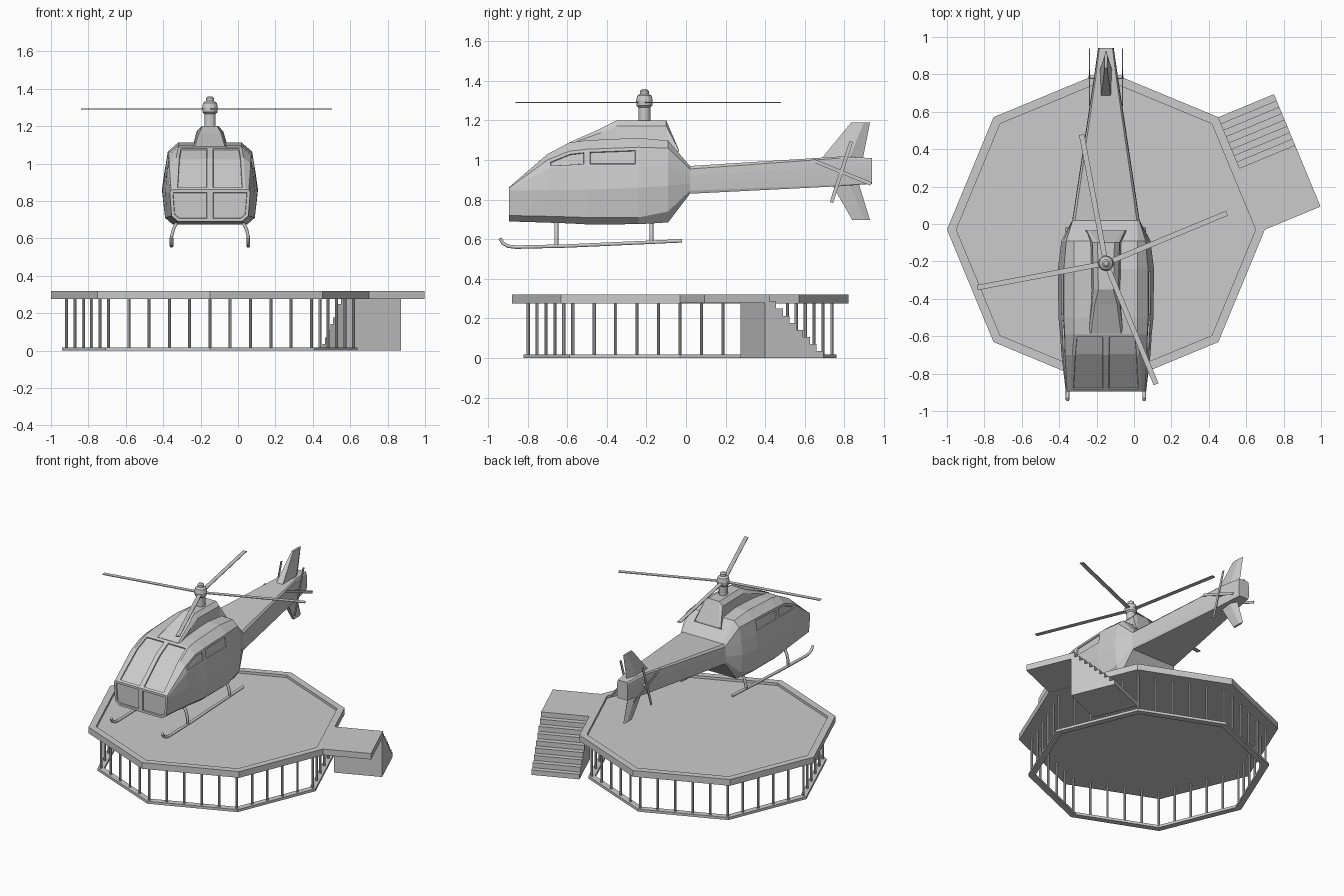
import bpy, bmesh, math
from mathutils import Vector, Matrix

cube = bpy.data.objects.get("Cube")
if cube:
    bpy.data.objects.remove(cube, do_unlink=True)

grey = bpy.data.materials.new("plain_grey")
grey.use_nodes = True
grey.diffuse_color = (0.6, 0.6, 0.6, 1)
grey.node_tree.nodes["Principled BSDF"].inputs["Base Color"].default_value = (0.6, 0.6, 0.6, 1)

CX, PAD_Y, ROTOR_Y = -0.15, -0.03, -0.21
PAD = Vector((CX, PAD_Y, 0))


def finish(name, bm):
    bmesh.ops.recalc_face_normals(bm, faces=bm.faces)
    mesh = bpy.data.meshes.new(name)
    bm.to_mesh(mesh)
    bm.free()
    mesh.materials.append(grey)
    obj = bpy.data.objects.new(name, mesh)
    bpy.context.collection.objects.link(obj)
    return obj


def loft(rings, closed_path=False, caps=True):
    """Skin equal-length closed rings of points."""
    bm = bmesh.new()
    vs = [[bm.verts.new(p) for p in r] for r in rings]
    n = len(vs[0])
    pairs = list(zip(vs, vs[1:])) + ([(vs[-1], vs[0])] if closed_path else [])
    for a, b in pairs:
        for i in range(n):
            j = (i + 1) % n
            bm.faces.new((a[i], a[j], b[j], b[i]))
    if caps and not closed_path:
        bm.faces.new(vs[0])
        bm.faces.new(vs[-1])
    return bm


def circle(center, r, z, n, turn=0):
    return [(center[0] + r * math.cos(turn + math.tau * i / n),
             center[1] + r * math.sin(turn + math.tau * i / n), z) for i in range(n)]


def lathe(name, center, profile, n, ring=False):
    return finish(name, loft([circle(center, r, z, n) for r, z in profile], ring))


def box(name, size, matrix):
    bm = bmesh.new()
    bmesh.ops.create_cube(bm, size=1, matrix=matrix @ Matrix.Diagonal((*size, 1)))
    return finish(name, bm)


def tube(name, points, radius):
    cu = bpy.data.curves.new(name, "CURVE")
    cu.dimensions = "3D"
    cu.bevel_depth, cu.bevel_resolution, cu.use_fill_caps = radius, 1, True
    sp = cu.splines.new("POLY")
    sp.points.add(len(points) - 1)
    for p, co in zip(sp.points, points):
        p.co = (*co, 1)
    cu.materials.append(grey)
    obj = bpy.data.objects.new(name, cu)
    bpy.context.collection.objects.link(obj)


# Octagonal pad with raised rim, and the ring it stands on
lathe("pad_deck", PAD, [(0.001, 0.302), (0.8, 0.302), (0.8, 0.32), (0.85, 0.32),
                        (0.85, 0.275), (0.001, 0.275)], 8)
lathe("base_ring", PAD, [(0.745, 0), (0.745, 0.018), (0.79, 0.018), (0.79, 0)], 8, True)

# Posts, five to each side
corners = [Vector(p) for p in circle(PAD, 0.767, 0.147, 8)]
for i, a in enumerate(corners):
    for k in range(5):
        p = a.lerp(corners[(i + 1) % 8], k / 5)
        lathe("post", p, [(0.008, 0.01), (0.008, 0.28)], 8)

# Stairs and landing along one pad edge
start = PAD + Vector((0.601, 0.601, 0))
end = PAD + Vector((0.85, 0, 0))
along = (end - start).normalized()
out = Vector((-along.y, along.x, 0))
width, run, steps = 0.322, 0.295, 8


def prism(name, outline):
    """Extrude an (along, z) outline across the stair width."""
    rings = [[start + along * s + out * w + Vector((0, 0, z)) for s, z in outline]
             for w in (0, width)]
    finish(name, loft(rings))


stair = [(0.32, 0), (0, 0)]
for k in range(steps):
    z = 0.32 * (k + 1) / (steps + 1)
    stair += [(run * k / steps, z), (run * (k + 1) / steps, z)]
prism("stairs", stair + [(0.32, 0.284)])
length = (end - start).length
prism("landing", [(run, 0.277), (run, 0.32), (length, 0.32), (length, 0.277)])

# Fuselage and tail: y, then bottom, chamfer, waist, belt, shoulder, roof as (half width, z)
sections = [
    (-0.895, (.17, .69), (.205, .72), (.215, .845), (.212, .852), (.208, .858), (.19, .862)),
    (-0.70, (.18, .684), (.22, .716), (.238, .85), (.23, .955), (.218, 1.0), (.18, 1.03)),
    (-0.59, (.19, .68), (.23, .713), (.245, .85), (.235, .96), (.22, 1.045), (.17, 1.088)),
    (-0.50, (.2, .675), (.24, .71), (.254, .85), (.24, .965), (.225, 1.055), (.17, 1.1)),
    (-0.24, (.2, .676), (.24, .71), (.257, .86), (.242, .965), (.225, 1.065), (.17, 1.112)),
    (-0.09, (.19, .685), (.225, .74), (.238, .87), (.228, .965), (.212, 1.06), (.17, 1.098)),
    (0.02, (.175, .83), (.18, .845), (.18, .88), (.18, .92), (.178, .955), (.165, .97)),
    (0.78, (.06, .868), (.063, .875), (.065, .92), (.065, .97), (.062, 1.01), (.055, 1.018)),
    (0.94, (.035, .88), (.04, .885), (.042, .92), (.042, .96), (.04, 1.0), (.035, 1.01)),
]
rings = []
for y, *half in sections:
    right = [(CX + w, y, z) for w, z in half]
    left = [(CX - w, y, z) for w, z in reversed(half)]
    rings.append([(CX, y, half[0][1])] + right + [(CX, y, half[-1][1])] + left)
bm = loft(rings)
bm.faces.ensure_lookup_table()
bmesh.ops.recalc_face_normals(bm, faces=bm.faces)
RING = 14
# Split the nose into two panes, then sink every window inside its frame
nose = bm.faces[len(bm.faces) - 2]
vl = list(nose.verts)
low = [v for v in vl if abs(v.co.x - CX) < 1e-5]
other = bmesh.utils.face_split(nose, low[0], low[1])[0]
bm.faces.ensure_lookup_table()
face = lambda seg, i: bm.faces[seg * RING + i]
groups = [[nose], [other],
          [face(0, 6), face(1, 6)], [face(0, 7), face(1, 7)],
          [face(1, 4), face(2, 4)], [face(1, 9), face(2, 9)],
          [face(3, 4)], [face(3, 9)]]
for g in groups:
    bmesh.ops.inset_region(bm, faces=g, thickness=0.016, depth=0, use_even_offset=True)
    bmesh.ops.inset_region(bm, faces=g, thickness=0.002, depth=-0.008, use_even_offset=True)
finish("fuselage", bm)

# Engine cowling: y, base half width, top half width, top z
cowl = [(-0.585, .1, .08, 1.091), (-0.43, .085, .06, 1.16), (-0.35, .085, .04, 1.2),
        (-0.10, .09, .045, 1.2), (-0.035, .11, .09, 1.05)]
rings = []
for y, wb, wt, z in cowl:
    zb, zm = 1.04, 1.04 + (z - 1.04) * 0.82
    wm = wt + (wb - wt) * 0.6
    rings.append([(CX + s * w, y, h) for s, w, h in
                  ((-1, wb, zb), (-1, wm, zm), (-1, wt, z), (1, wt, z), (1, wm, zm), (1, wb, zb))])
finish("cowling", loft(rings))


# Tail fins, thick at the root and thin at the tip: (front y, back y, half thickness, z)
def fin(name, *levels):
    finish(name, loft([[(CX, b, z), (CX - t, (a + b * 2) / 3, z), (CX - t * .8, a, z),
                        (CX + t * .8, a, z), (CX + t, (a + b * 2) / 3, z)]
                       for a, b, t, z in levels]))


fin("upper_fin", (0.67, 0.89, 0.035, 0.99), (0.835, 0.93, 0.008, 1.19))
fin("lower_fin", (0.73, 0.87, 0.03, 0.89), (0.84, 0.93, 0.008, 0.697))

# Tail rotors on both sides
for side in (-1, 1):
    hub = Vector((CX + side * 0.088, 0.785, 0.94))
    tube("tail_rotor_shaft", [(CX, hub.y, hub.z), tuple(hub + Vector((side * .006, 0, 0)))], 0.01)
    for angle in (-18, 68):
        box("tail_rotor_blade", (0.004, 0.018, 0.325),
            Matrix.Translation(hub) @ Matrix.Rotation(math.radians(angle), 4, "X"))

# Mast, hub and main rotor
lathe("rotor_mast", (CX, ROTOR_Y),
      [(.03, 1.18), (.03, 1.265), (.04, 1.275), (.042, 1.3), (.036, 1.325),
       (.022, 1.335), (.022, 1.35), (.012, 1.358)], 12)
for angle in (22.5, 100.7, 190.7, 292.5):
    box("rotor_blade", (0.7, 0.028, 0.005),
        Matrix.Translation((CX, ROTOR_Y, 1.292)) @ Matrix.Rotation(math.radians(angle), 4, "Z")
        @ Matrix.Translation((0.35, 0, 0)))

# Landing skids
for side in (-1, 1):
    x = CX + side * 0.205
    tube("skid", [(x, -.94, .605), (x, -.925, .58), (x, -.9, .565), (x, -.86, .56),
                  (x, -.6, .566), (x, -.02, .592)], 0.01)
    for y, z in ((-0.655, 0.565), (-0.175, 0.585)):
        tube("skid_strut", [(CX + side * w, y, h) for w, h in
                            ((.15, .72), (.175, .69), (.195, .65), (.205, .61), (.205, z))], 0.01)
